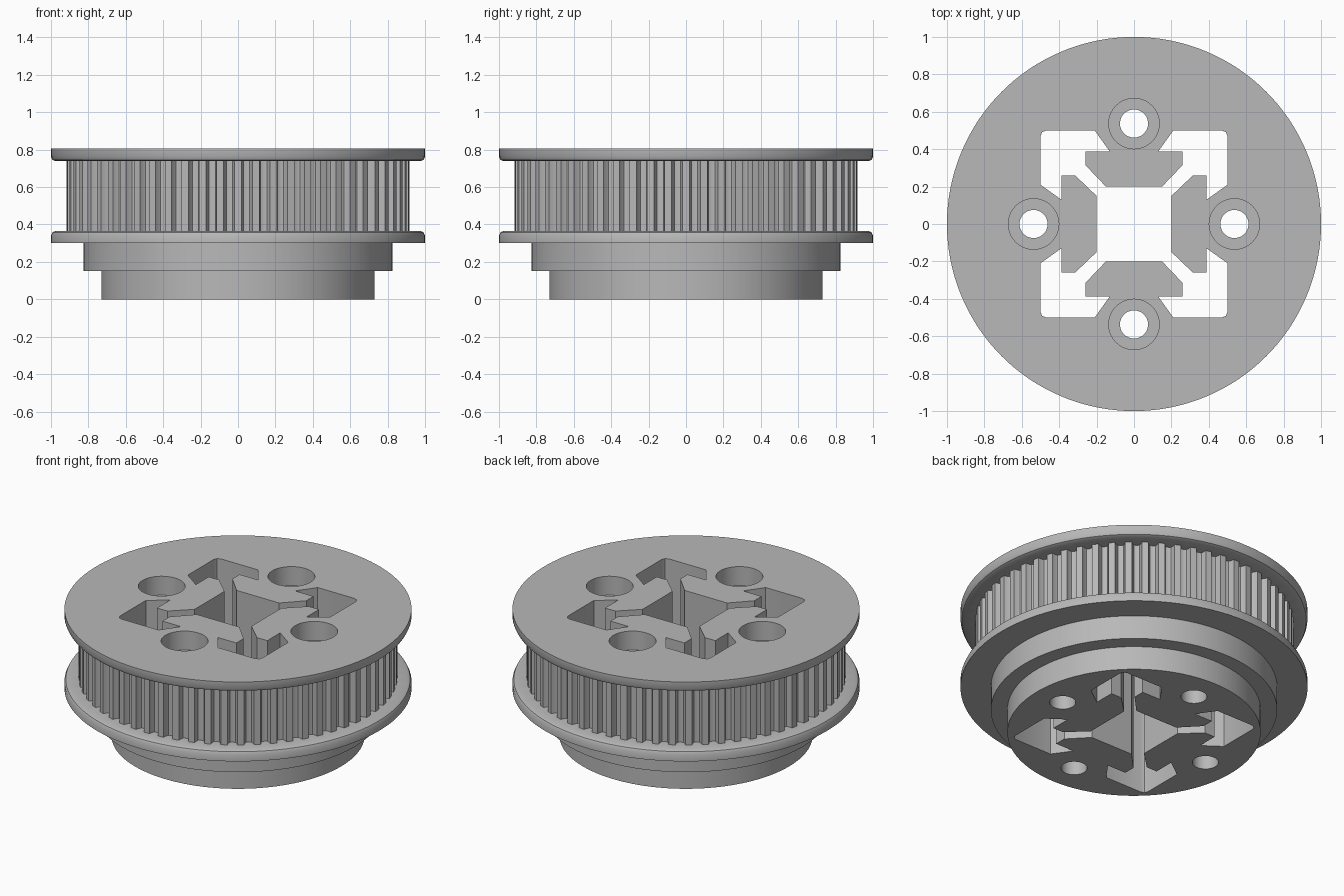
import bpy
import bmesh
from math import sin, cos, pi, radians

old = bpy.data.objects.get("Cube")
if old:
    bpy.data.objects.remove(old, do_unlink=True)

grey = bpy.data.materials.new("metal grey")
grey.use_nodes = True
colour = (0.48, 0.48, 0.48, 1)
grey.diffuse_color = colour
grey.node_tree.nodes["Principled BSDF"].inputs["Base Color"].default_value = colour


def loft(name, rings):
    """Closed solid through a stack of equal-length rings, bottom to top."""
    bm = bmesh.new()
    rows = [[bm.verts.new(p) for p in ring] for ring in rings]
    n = len(rows[0])
    for low, high in zip(rows, rows[1:]):
        for i in range(n):
            j = (i + 1) % n
            bm.faces.new((low[i], low[j], high[j], high[i]))
    bm.faces.new(rows[0][::-1])
    bm.faces.new(rows[-1])
    bmesh.ops.recalc_face_normals(bm, faces=bm.faces)
    mesh = bpy.data.meshes.new(name)
    bm.to_mesh(mesh)
    bm.free()
    obj = bpy.data.objects.new(name, mesh)
    bpy.context.collection.objects.link(obj)
    mesh.materials.append(grey)
    return obj


# Belt tooth groove: position within one pitch, depth below the tooth tip
TEETH = 60
groove = [(0.2, 0), (0.24, 0.02), (0.32, 0.036), (0.5, 0.04),
          (0.68, 0.036), (0.76, 0.02), (0.8, 0)]
steps = [(2 * pi * (k + f) / TEETH, d) for k in range(TEETH) for f, d in groove]


def body_ring(radius, z, toothed=False):
    return [((radius - d * toothed) * cos(a), (radius - d * toothed) * sin(a), z)
            for a, d in steps]


# Stepped hub, lower flange, toothed band and upper flange
levels = [(0.73, 0), (0.73, 0.15), (0.825, 0.15), (0.825, 0.3),
          (1, 0.3), (1, 0.342), (0.992, 0.358), (0.975, 0.366),
          (0.918, 0.366, True), (0.918, 0.738, True),
          (0.975, 0.738), (0.992, 0.746), (1, 0.762), (1, 0.805)]
pulley = loft("pulley_body", [body_ring(*lv) for lv in levels])

# Cross-shaped central opening: one quarter, turned four times
quarter = [(0.2, 0.15), (0.315, 0.26), (0.388, 0.26), (0.388, 0.13),
           (0.5, 0.21), (0.5, 0.47), (0.491, 0.491), (0.47, 0.5),
           (0.21, 0.5), (0.13, 0.388), (0.26, 0.388), (0.26, 0.315), (0.15, 0.2)]
outline, pts = [], quarter
for _ in range(4):
    outline += pts
    pts = [(-y, x) for x, y in pts]
cutters = [loft("opening_cutter", [[(x, y, z) for x, y in outline] for z in (-0.1, 0.9)])]

# Four counterbored bolt holes
for k in range(4):
    cx, cy = 0.537 * cos(k * pi / 2), 0.537 * sin(k * pi / 2)
    rings = [[(cx + r * cos(i * pi / 32), cy + r * sin(i * pi / 32), z) for i in range(64)]
             for r, z in ((0.075, -0.1), (0.075, 0.685), (0.135, 0.685), (0.135, 0.9))]
    cutters.append(loft("bolt_hole_cutter", rings))

bpy.ops.object.select_all(action="DESELECT")
pulley.select_set(True)
bpy.context.view_layer.objects.active = pulley
for cutter in cutters:
    cutter.hide_render = True
    mod = pulley.modifiers.new("cut", "BOOLEAN")
    mod.operation = "DIFFERENCE"
    mod.solver = "EXACT"
    mod.object = cutter
    bpy.ops.object.modifier_apply(modifier=mod.name)
for cutter in cutters:
    bpy.data.objects.remove(cutter, do_unlink=True)
bpy.ops.object.shade_smooth_by_angle(angle=radians(28))
